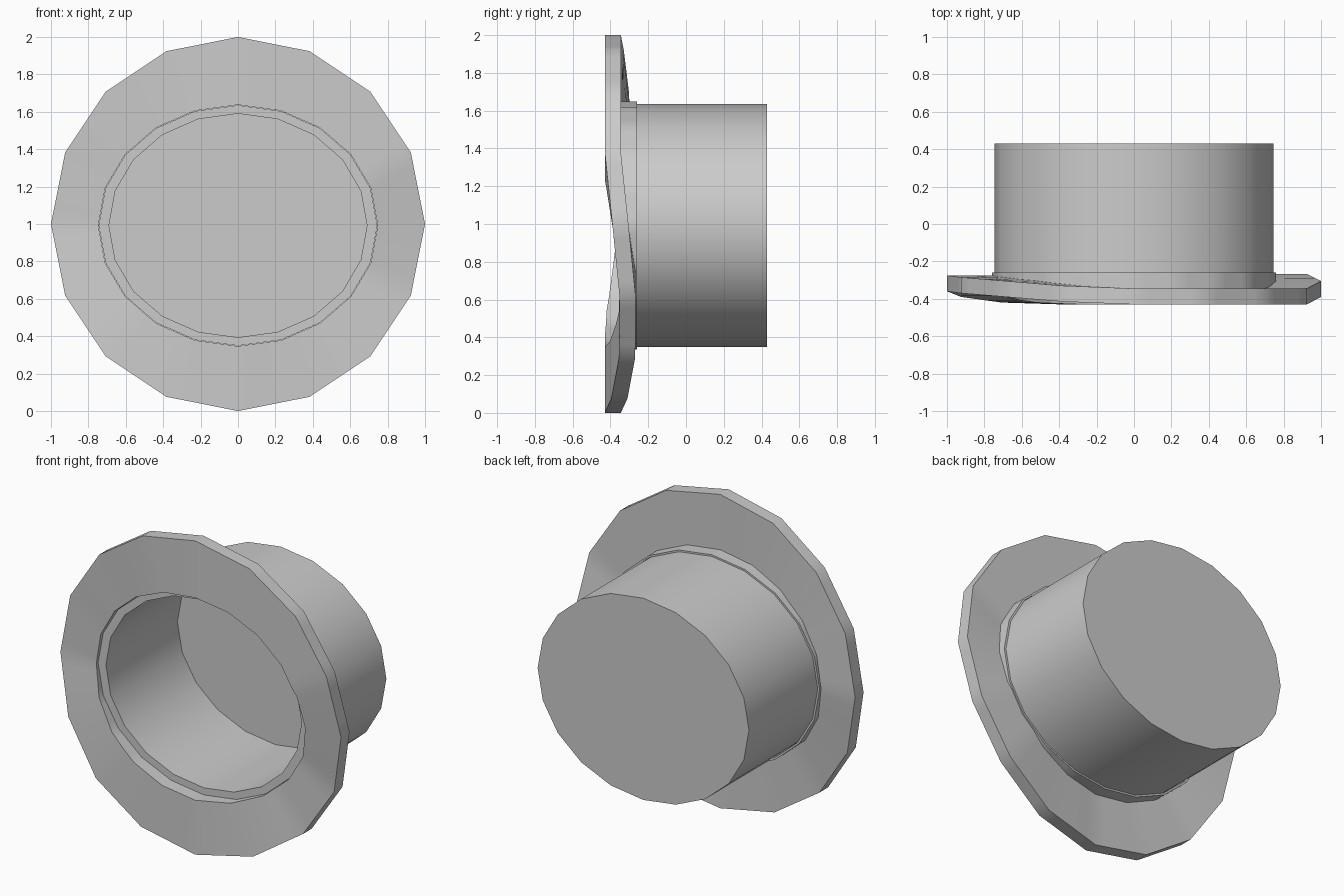
import bpy, bmesh, math

old = bpy.data.objects.get("Cube")
if old:
    bpy.data.objects.remove(old, do_unlink=True)

felt = bpy.data.materials.new("grey_felt")
felt.use_nodes = True
GREY = (0.6, 0.6, 0.6, 1)
felt.diffuse_color = GREY
felt.node_tree.nodes["Principled BSDF"].inputs["Base Color"].default_value = GREY

BRIM_SIDES, CROWN_SIDES = 16, 20
SAMPLES = 80  # shared by both side counts
FRONT, BACK, COLLAR, TIP = -0.43, -0.345, -0.26, 0.43
# how far the brim curls back, clockwise from the top
CURL = [0, 0, 0, 0, .04, .078, .076, .035, 0, 0, .01, .04, .07, .06, .042, .015]


def polygon_point(sides, rx, rz, centre_z, t):
    """Point at fraction t along a regular polygon stretched to an ellipse."""
    i = math.floor(t * sides + 1e-6)
    f = t * sides - i
    a, b = (2 * math.pi * k / sides for k in (i, i + 1))
    x = math.sin(a) * (1 - f) + math.sin(b) * f
    z = math.cos(a) * (1 - f) + math.cos(b) * f
    return rx * x, centre_z + rz * z


def curl(t):
    i = math.floor(t * BRIM_SIDES + 1e-6)
    f = t * BRIM_SIDES - i
    return CURL[i % BRIM_SIDES] * (1 - f) + CURL[(i + 1) % BRIM_SIDES] * f


def loft(name, rings, closed):
    """Skin successive rings; closed joins last to first, otherwise cap both."""
    bm = bmesh.new()
    loops = [[bm.verts.new(p) for p in ring] for ring in rings]
    pairs = list(zip(loops, loops[1:]))
    if closed:
        pairs.append((loops[-1], loops[0]))
    else:
        bm.faces.new(loops[0])
        bm.faces.new(loops[-1])
    n = len(loops[0])
    for a, b in pairs:
        for i in range(n):
            j = (i + 1) % n
            bm.faces.new((a[i], a[j], b[j], b[i]))
    bmesh.ops.recalc_face_normals(bm, faces=bm.faces)
    mesh = bpy.data.meshes.new(name)
    bm.to_mesh(mesh)
    bm.free()
    mesh.materials.append(felt)
    obj = bpy.data.objects.new(name, mesh)
    bpy.context.collection.objects.link(obj)
    bpy.ops.object.select_all(action="DESELECT")
    obj.select_set(True)
    bpy.context.view_layer.objects.active = obj
    bpy.ops.object.shade_smooth_by_angle(angle=math.radians(30))
    return obj


def ring(sides, count, rx, rz, centre_z, y, curled=False):
    points = []
    for k in range(count):
        t = k / count
        x, z = polygon_point(sides, rx, rz, centre_z, t)
        points.append((x, y + (curl(t) if curled else 0), z))
    return points


def crown_ring(rx, rz, y):
    return ring(CROWN_SIDES, CROWN_SIDES, rx, rz, 0.992, y)


def collar_ring(rx, rz, y, curled):
    return ring(CROWN_SIDES, SAMPLES, rx, rz, 0.992, y, curled)


def edge_ring(y):
    return ring(BRIM_SIDES, SAMPLES, 1, 1, 1, y, True)


# curled brim with a raised collar around the crown
loft("brim", [
    edge_ring(FRONT),
    collar_ring(0.747, 0.645, FRONT, True),
    collar_ring(0.747, 0.645, COLLAR, False),
    collar_ring(0.76, 0.656, COLLAR, False),
    collar_ring(0.76, 0.656, BACK, True),
    edge_ring(BACK),
], True)

# hollow crown: outer wall, open rim, inner wall, both ends of the tip
loft("crown", [
    crown_ring(0.745, 0.643, TIP),
    crown_ring(0.745, 0.643, BACK),
    crown_ring(0.69, 0.598, BACK),
    crown_ring(0.69, 0.598, TIP - 0.055),
], False)
